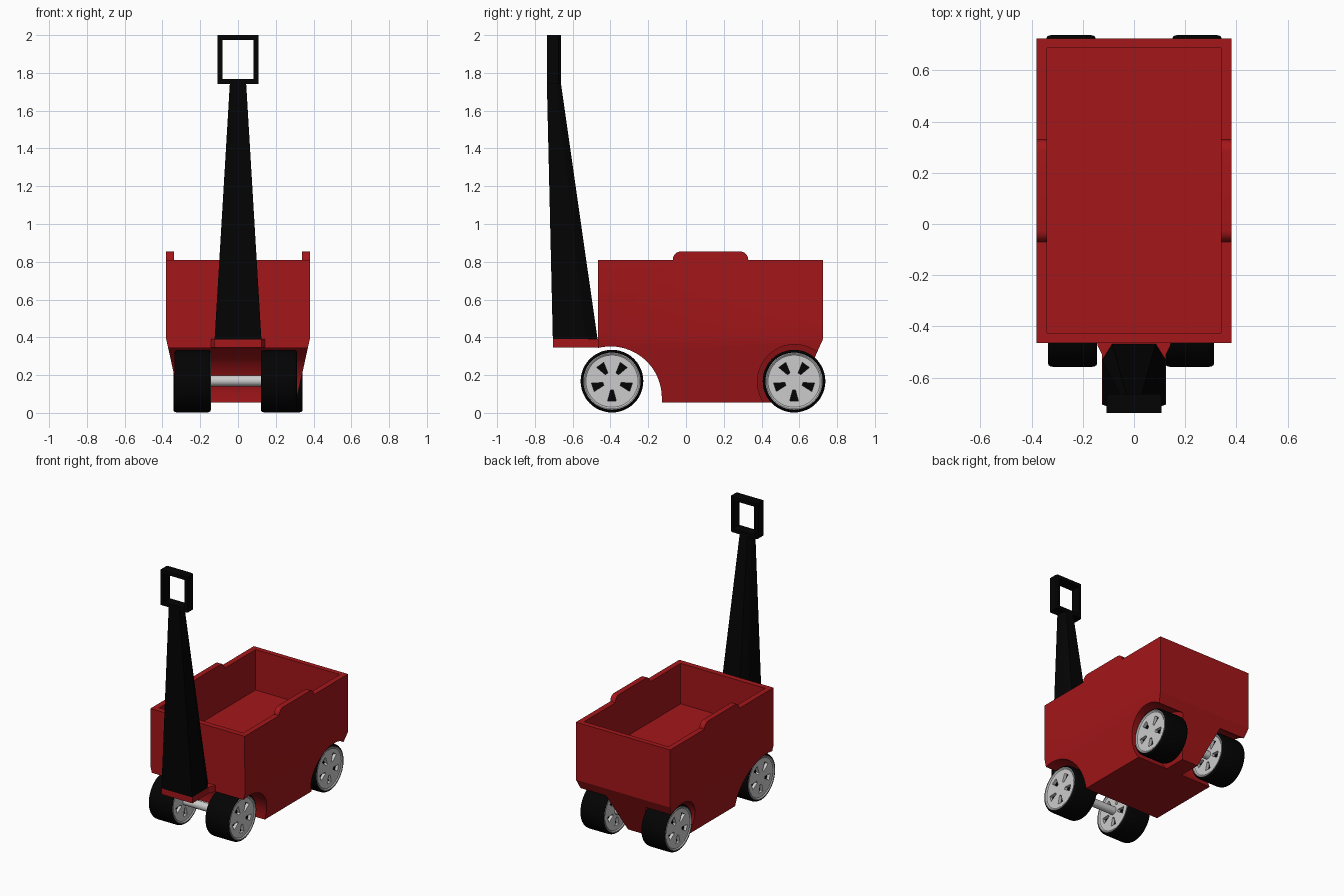
import bpy, bmesh
from math import sin, cos, pi, radians
from mathutils import Matrix, Vector

if "Cube" in bpy.data.objects:
    bpy.data.objects.remove(bpy.data.objects["Cube"])


def mat(name, col):
    m = bpy.data.materials.new(name)
    m.diffuse_color = (*col, 1)
    m.use_nodes = True
    m.node_tree.nodes["Principled BSDF"].inputs["Base Color"].default_value = m.diffuse_color
    return m


RED = mat("red_paint", (0.37, 0.008, 0.01))
BLACK = mat("black_rubber", (0.001, 0.001, 0.001))


def finish(name, bm, material=None):
    bmesh.ops.recalc_face_normals(bm, faces=bm.faces)
    me = bpy.data.meshes.new(name)
    bm.to_mesh(me)
    bm.free()
    ob = bpy.data.objects.new(name, me)
    bpy.context.collection.objects.link(ob)
    if material:
        me.materials.append(material)
    return ob


def loft(name, ring_a, ring_b, material=None):
    bm = bmesh.new()
    a = [bm.verts.new(p) for p in ring_a]
    b = [bm.verts.new(p) for p in ring_b]
    bm.faces.new(a)
    bm.faces.new(b)
    for i in range(len(a)):
        j = (i + 1) % len(a)
        bm.faces.new((a[i], a[j], b[j], b[i]))
    return finish(name, bm, material)


def prism(name, pts, axis, lo, hi, material=None):
    def put(p, d):
        q = list(p)
        q.insert("xyz".index(axis), d)
        return q
    return loft(name, [put(p, lo) for p in pts], [put(p, hi) for p in pts], material)


def mirrored(half):
    return half + [(-x, v) for x, v in reversed(half)]


def rect(u0, u1, v0, v1):
    return [(u0, v0), (u1, v0), (u1, v1), (u0, v1)]


def arc(cu, cv, r, a0, a1, n):
    return [(cu + r * cos(radians(a0 + (a1 - a0) * i / n)),
             cv + r * sin(radians(a0 + (a1 - a0) * i / n))) for i in range(n + 1)]


def activate(ob):
    bpy.ops.object.select_all(action='DESELECT')
    bpy.context.view_layer.objects.active = ob
    ob.select_set(True)


def boolean(ob, cutter, op='DIFFERENCE'):
    m = ob.modifiers.new("cut", 'BOOLEAN')
    m.operation, m.object, m.solver = op, cutter, 'EXACT'
    activate(ob)
    bpy.ops.object.modifier_apply(modifier=m.name)
    bpy.data.objects.remove(cutter)


def smooth(ob, deg):
    activate(ob)
    bpy.ops.object.shade_smooth_by_angle(angle=radians(deg))


def lathe(name, profile, material=None, steps=48):
    # profile of (x, radius), spun about the x axis
    bm = bmesh.new()
    vs = [bm.verts.new((x, 0, r)) for x, r in profile]
    es = [bm.edges.new(e) for e in zip(vs, vs[1:])]
    bmesh.ops.spin(bm, geom=vs + es, cent=(0, 0, 0), axis=(1, 0, 0),
                   angle=2 * pi, steps=steps)
    bmesh.ops.remove_doubles(bm, verts=bm.verts, dist=1e-5)
    return finish(name, bm, material)


# tub: side outline with front arch, sloped tail and raised hand grips
side = [(-0.465, 0.81), (-0.075, 0.81)]
side += arc(-0.025, 0.81, 0.045, 180, 90, 6)
side += arc(0.285, 0.81, 0.045, 90, 0, 6)
side += [(0.335, 0.81), (0.725, 0.81), (0.725, 0.39), (0.575, 0.055), (-0.128, 0.055)]
side += arc(-0.4, 0.08, 0.272, 0, 103.8, 20)
tub = prism("tub", side, 'x', -0.38, 0.38, RED)
boolean(tub, prism("taper", mirrored([(0.38, 1.0), (0.38, 0.39), (0.305, 0.05)]),
                   'y', -1, 1), 'INTERSECT')
boolean(tub, prism("hollow", rect(-0.34, 0.34, -0.425, 0.688), 'z', 0.515, 1.2))
# rear wheel wells with leaning inner walls
for s in (-1, 1):
    well = prism("wheel_well", arc(0.575, 0.165, 0.197, 0, 352.5, 47), 'x', s * 0.03, s * 0.5)
    lean = [(s * x, z) for x, z in ((0.18, 0.38), (0.06, 0.04), (0.06, -0.1),
                                    (0.6, -0.1), (0.6, 0.38))]
    boolean(well, prism("lean", lean, 'y', 0.2, 1), 'INTERSECT')
    boolean(tub, well)
smooth(tub, 16)

# ledge carrying the pull handle
prism("handle_ledge", mirrored([(0.146, -0.45), (0.142, -0.475), (0.125, -0.51),
                                (0.125, -0.705)]), 'z', 0.345, 0.39, RED)

# tapered pull handle with chamfered back corners
base = mirrored([(0.085, -0.468), (0.124, -0.53), (0.124, -0.705)])
tip = mirrored([(0.03, -0.665), (0.042, -0.69), (0.042, -0.737)])
loft("handle_shaft", [(x, y, 0.388) for x, y in base],
     [(x, y, 1.765) for x, y in tip], BLACK)

# grip loop
grip = prism("handle_grip", mirrored([(0.098, -0.663), (0.108, -0.675), (0.108, -0.737)]),
             'z', 1.742, 2.0, BLACK)
boolean(grip, prism("grip_hole", rect(-0.083, 0.083, 1.768, 1.975), 'y', -1, 0))

# wheel masters: tyre and five-window rim
half = [(0.068, 0), (0.068, 0.151), (0.091, 0.151), (0.095, 0.155), (0.093, 0.160),
        (0.086, 0.164), (0.075, 0.166)]
tyre = lathe("tyre", half + [(-x, r) for x, r in reversed(half)], BLACK)
smooth(tyre, 40)
rim = lathe("rim", [(0.06, 0), (0.06, 0.1515), (0.096, 0.1515), (0.096, 0.146),
                    (0.090, 0.138), (0.090, 0)])
for k in range(5):
    a = radians(-90 + 72 * k)
    d, t = Vector((cos(a), sin(a))), Vector((-sin(a), cos(a)))
    pts = [d * r + t * w for r, w in ((0.048, -0.008), (0.106, -0.023),
                                      (0.106, 0.023), (0.048, 0.008))]
    boolean(rim, prism("window", [tuple(p) for p in pts], 'x', 0.0, 0.2))
smooth(rim, 25)

# four wheels, each with a rim on both faces
for label, x, y in (("front_left", -0.24, -0.392), ("front_right", 0.217, -0.392),
                    ("rear_left", -0.246, 0.572), ("rear_right", 0.246, 0.572)):
    place = Matrix.Translation((x, y, 0.168))
    for part, src, turn in (("tyre", tyre, 0), ("rim_a", rim, 0), ("rim_b", rim, pi)):
        ob = bpy.data.objects.new(f"{label}_{part}", src.data)
        bpy.context.collection.objects.link(ob)
        ob.matrix_world = place @ Matrix.Rotation(turn, 4, 'Z')
for master in (tyre, rim):
    bpy.data.objects.remove(master)

# axles
for label, y in (("front", -0.392), ("rear", 0.572)):
    axle = lathe(label + "_axle", [(-0.2, 0), (-0.2, 0.029), (0.2, 0.029), (0.2, 0)], None, 24)
    axle.location = (0, y, 0.17)
    smooth(axle, 40)
